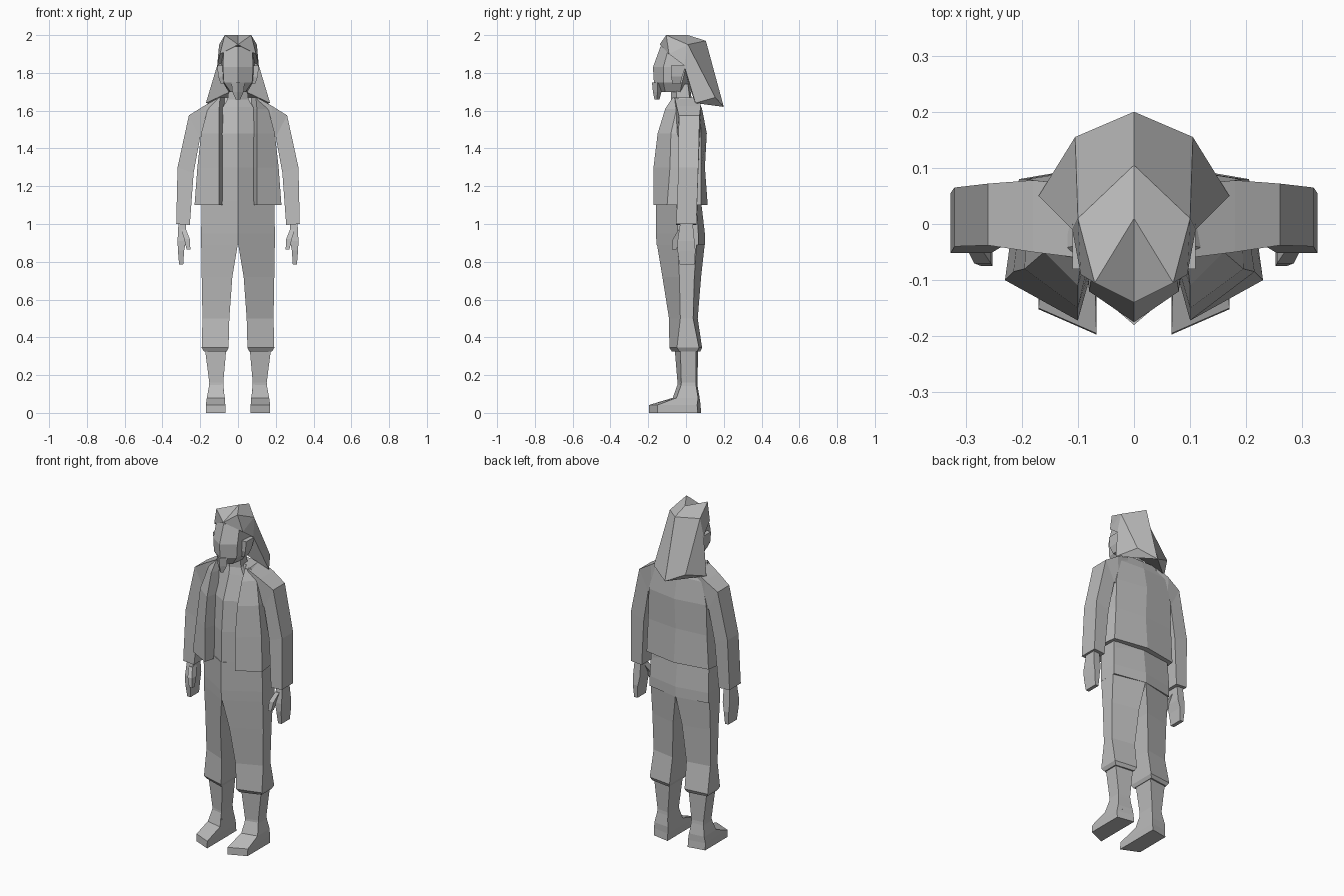
import bpy
import bmesh

cube = bpy.data.objects.get("Cube")
if cube:
    bpy.data.objects.remove(cube, do_unlink=True)

GREY = (0.5, 0.5, 0.5, 1)
material = bpy.data.materials.new("plain grey")
material.use_nodes = True
material.diffuse_color = GREY
material.node_tree.nodes["Principled BSDF"].inputs["Base Color"].default_value = GREY


def finish(name, bm):
    """Clean the normals and turn the bmesh into a flat shaded object."""
    bmesh.ops.remove_doubles(bm, verts=bm.verts, dist=0.0005)
    bmesh.ops.recalc_face_normals(bm, faces=bm.faces)
    mesh = bpy.data.meshes.new(name)
    bm.to_mesh(mesh)
    bm.free()
    mesh.materials.append(material)
    obj = bpy.data.objects.new(name, mesh)
    bpy.context.collection.objects.link(obj)
    return obj


def loft(name, rings):
    """Skin a list of rings with equal point counts and cap both ends."""
    bm = bmesh.new()
    loops = [[bm.verts.new(point) for point in ring] for ring in rings]
    count = len(loops[0])
    for low, high in zip(loops, loops[1:]):
        for i in range(count):
            j = (i + 1) % count
            bm.faces.new((low[i], low[j], high[j], high[i]))
    bm.faces.new(loops[0])
    bm.faces.new(loops[-1])
    return finish(name, bm)


def symmetric(name, levels):
    """Loft level outlines, given for one half and mirrored in x."""
    rings = []
    for z, half in levels:
        mirrored = [(-x, y) for x, y in reversed(half) if x > 0]
        rings.append([(x, y, z) for x, y in half + mirrored])
    return loft(name, rings)


def pair(name, rings):
    """Loft one limb part for each side of the body."""
    for side, sign in (("left", 1), ("right", -1)):
        loft(side + "_" + name, [[(sign * x, y, z) for x, y, z in ring] for ring in rings])


def block(z, inner, outer, front, back, skew=0.0):
    """Four-cornered level whose outer front corner is set back by skew."""
    return [(inner, front, z), (outer, front + skew, z),
            (outer, back - skew * 0.4, z), (inner, back, z)]


# Head, beard and ears
symmetric("head", [
    (1.70, [(0, -.13), (.04, -.11), (.05, -.03), (0, -.02)]),
    (1.75, [(0, -.17), (.075, -.12), (.08, -.02), (0, .02)]),
    (1.83, [(0, -.175), (.08, -.12), (.09, 0), (0, .06)]),
    (1.94, [(0, -.135), (.075, -.09), (.08, 0), (0, .08)]),
])
symmetric("beard", [
    (1.66, [(0, -.167), (.012, -.155), (0, -.14)]),
    (1.70, [(0, -.175), (.03, -.15), (0, -.13)]),
    (1.75, [(0, -.18), (.035, -.15), (0, -.12)]),
])
pair("ear", [block(1.74, .07, .09, -.07, -.03),
             block(1.78, .07, .105, -.08, -.02),
             block(1.84, .07, .11, -.08, 0)])

# Long hair with a raised front edge, built as one half and its mirror
hair_points = {
    "brow": (0, -.14, 1.95), "temple": (.095, -.09, 1.9),
    "cheek": (.11, -.01, 1.84), "side_tip": (.17, .05, 1.64),
    "crest": (.07, -.105, 2), "crown_side": (.1, .01, 1.95),
    "rear_tip": (.105, .155, 1.67), "crown": (0, .01, 2),
    "crown_back": (0, .105, 1.97), "tail": (0, .2, 1.62),
    "nape": (0, .02, 1.72), "inside": (0, 0, 1.9),
}
hair_faces = [
    "brow crest crown", "brow temple crest", "temple crown_side crest",
    "temple cheek crown_side", "cheek side_tip rear_tip crown_side",
    "crest crown_side crown_back crown", "crown_side rear_tip tail crown_back",
    "tail rear_tip side_tip", "tail side_tip nape", "brow temple inside",
    "temple cheek inside", "cheek side_tip nape inside",
]
bm = bmesh.new()
for sign in (1, -1):
    verts = {key: bm.verts.new((sign * x, y, z)) for key, (x, y, z) in hair_points.items()}
    for names in hair_faces:
        bm.faces.new([verts[key] for key in names.split()])
finish("hair", bm)

# Shirt and neck
symmetric("shirt", [
    (1.05, [(0, -.16), (.18, -.05), (.18, .06), (0, .08)]),
    (1.30, [(0, -.155), (.16, -.06), (.16, .06), (0, .08)]),
    (1.48, [(0, -.14), (.14, -.06), (.14, .06), (0, .08)]),
    (1.62, [(0, -.085), (.08, -.06), (.08, .05), (0, .06)]),
    (1.66, [(0, -.08), (.055, -.05), (.05, .02), (0, .03)]),
    (1.74, [(0, -.08), (.045, -.05), (.045, .01), (0, .02)]),
])

# Open jacket body
symmetric("jacket", [
    (1.10, [(.08, -.10), (.10, -.172), (.23, -.10), (.205, .08), (0, .115)]),
    (1.30, [(.08, -.10), (.10, -.172), (.215, -.085), (.195, .08), (0, .10)]),
    (1.48, [(.08, -.08), (.10, -.15), (.195, -.08), (.19, .08), (0, .11)]),
    (1.61, [(.075, -.04), (.10, -.11), (.16, -.05), (.16, .075), (0, .085)]),
    (1.67, [(.07, -.02), (.095, -.07), (.11, -.04), (.10, .06), (0, .06)]),
])


def sleeve_ring(top, bottom, front, back):
    """Ring across the arm from its outer edge to its inner edge."""
    (ox, oz), (ix, iz) = top, bottom
    return [(ox, front, oz), (ox, back, oz), (ix, back, iz), (ix, front, iz)]


# Sleeves, running from the collar over the shoulder to the cuff
pair("sleeve", [
    sleeve_ring((.10, 1.67), (.10, 1.45), -.06, .07),
    sleeve_ring((.18, 1.625), (.17, 1.45), -.05, .078),
    sleeve_ring((.26, 1.575), (.20, 1.46), -.038, .072),
    sleeve_ring((.32, 1.3), (.235, 1.27), -.04, .065),
    sleeve_ring((.327, 1), (.255, .995), -.052, .055),
])

# Hands and thumbs
pair("hand", [block(1.01, .275, .315, -.03, .035),
              block(.91, .275, .32, -.045, .045),
              block(.86, .285, .318, -.045, .05),
              block(.785, .29, .312, -.035, .045)])
pair("thumb", [block(.97, .275, .30, -.04, 0),
               block(.92, .255, .285, -.07, -.03),
               block(.865, .252, .272, -.075, -.05)])

# Trousers: hips, then one tapered leg on each side
symmetric("hips", [
    (.89, [(0, -.155), (.195, -.045), (.195, .065), (0, .10)]),
    (.95, [(0, -.16), (.195, -.045), (.195, .065), (0, .10)]),
    (1.12, [(0, -.16), (.193, -.05), (.19, .055), (0, .08)]),
])
pair("trouser_leg", [block(.90, 0, .195, -.155, .10, .11),
                     block(.72, .03, .192, -.125, .08, .09),
                     block(.50, .046, .188, -.09, .062, .06),
                     block(.345, .05, .192, -.088, .085, .04),
                     block(.325, .06, .18, -.075, .075, .04)])

# Shins and inward-turned shoes
pair("shin", [block(.34, .062, .175, -.06, .065, .03),
              block(.16, .078, .152, -.045, .06, .02),
              block(.06, .07, .16, -.05, .07, .02)])
pair("shoe", [block(0, .067, .17, -.197, .08, .045),
              block(.042, .067, .17, -.195, .077, .045),
              block(.08, .07, .165, -.07, .072, .02),
              block(.15, .08, .152, -.045, .06, .02)])
